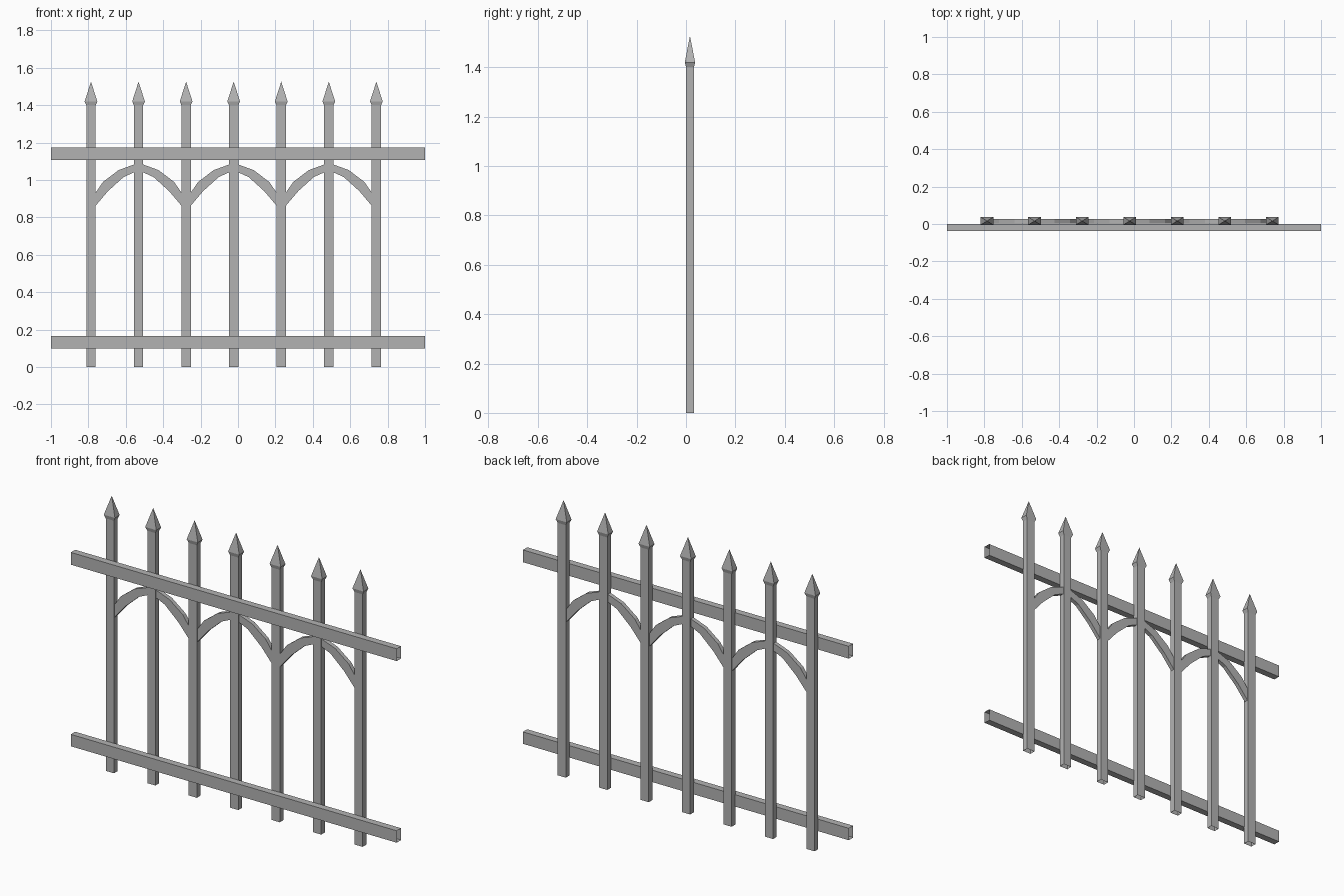
import bpy
import bmesh

if "Cube" in bpy.data.objects:
    bpy.data.objects.remove(bpy.data.objects["Cube"], do_unlink=True)

# Single painted metal colour
metal = bpy.data.materials.new("grey metal")
metal.use_nodes = True
colour = (0.45, 0.45, 0.45, 1)
metal.diffuse_color = colour
metal.node_tree.nodes["Principled BSDF"].inputs["Base Color"].default_value = colour


def finish(name, bm):
    bmesh.ops.recalc_face_normals(bm, faces=bm.faces)
    mesh = bpy.data.meshes.new(name)
    bm.to_mesh(mesh)
    bm.free()
    mesh.materials.append(metal)
    obj = bpy.data.objects.new(name, mesh)
    bpy.context.collection.objects.link(obj)
    return obj


def loft(bm, rings):
    """Join matching closed rings with quads, leaving the ends open."""
    loops = [[bm.verts.new(p) for p in ring] for ring in rings]
    for a, b in zip(loops, loops[1:]):
        for i in range(len(a)):
            j = (i + 1) % len(a)
            bm.faces.new((a[i], a[j], b[j], b[i]))
    return loops


SPACING = 0.2543
FIRST_X = -0.786
POST_Y = 0.016
CORNERS = ((-1, -1), (1, -1), (1, 1), (-1, 1))


# Upright posts: open-bottomed square tube, flared collar, pyramid point
def post(name, x):
    bm = bmesh.new()
    profile = ((0.025, 0.016, 0), (0.025, 0.016, 1.40), (0.034, 0.021, 1.42))
    rings = [[(x + sx * w, POST_Y + sy * d, z) for sx, sy in CORNERS]
             for w, d, z in profile]
    top = loft(bm, rings)[-1]
    apex = bm.verts.new((x, POST_Y, 1.526))
    for i in range(4):
        bm.faces.new((top[i], top[(i + 1) % 4], apex))
    finish(name, bm)


# Horizontal rails: square tubes with open ends
def rail(name, z0, z1):
    bm = bmesh.new()
    section = ((-0.037, z0), (0.001, z0), (0.001, z1), (-0.037, z1))
    loft(bm, [[(x, y, z) for y, z in section] for x in (-1, 1)])
    finish(name, bm)


# Arches: faceted bands, mirrored about the post in the middle
def arch(name, x):
    outer = ((0, 1.092), (0.107, 1.053), (0.19, 0.99), (0.237, 0.922))
    inner = ((0, 1.052), (0.08, 1.016), (0.163, 0.941), (0.237, 0.854))
    half = list(zip(outer, inner))
    band = [((-o[0], o[1]), (-i[0], i[1])) for o, i in half[:0:-1]] + half
    y0, y1 = 0.004, 0.027
    bm = bmesh.new()
    loft(bm, [[(x + o[0], y0, o[1]), (x + o[0], y1, o[1]),
               (x + i[0], y1, i[1]), (x + i[0], y0, i[1])] for o, i in band])
    finish(name, bm)


for n in range(7):
    post(f"post_{n + 1}", FIRST_X + n * SPACING)
for n in range(3):
    arch(f"arch_{n + 1}", FIRST_X + (2 * n + 1) * SPACING)
rail("lower_rail", 0.10, 0.166)
rail("upper_rail", 1.107, 1.175)
